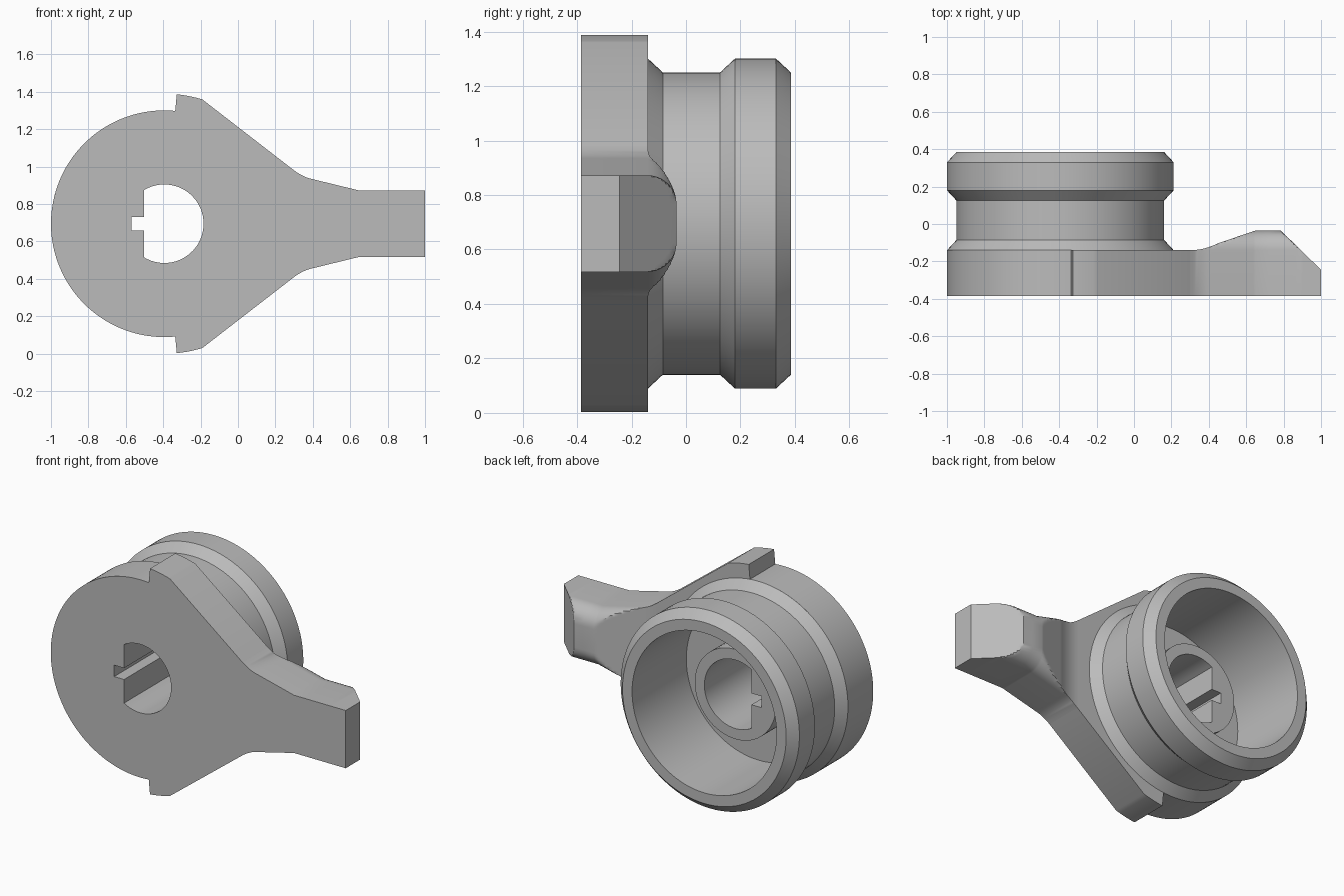
import bpy, bmesh
from math import sin, cos, pi, sqrt, radians, acos

if "Cube" in bpy.data.objects:
    bpy.data.objects.remove(bpy.data.objects["Cube"])

CX, CZ = -0.394, 0.695          # axis of the round body
R = 0.606                       # flange radius
FRONT, BACK = -0.385, -0.14     # faces of the front plate
ROOT, TIP = 0.30, 1.0           # ends of the lever

grey = bpy.data.materials.new("plain grey")
grey.use_nodes = True
grey.diffuse_color = (0.5, 0.5, 0.5, 1)
grey.node_tree.nodes["Principled BSDF"].inputs["Base Color"].default_value = (0.5, 0.5, 0.5, 1)


def finish(bm, name):
    bmesh.ops.recalc_face_normals(bm, faces=bm.faces)
    mesh = bpy.data.meshes.new(name)
    bm.to_mesh(mesh)
    bm.free()
    mesh.materials.append(grey)
    obj = bpy.data.objects.new(name, mesh)
    bpy.context.collection.objects.link(obj)
    bpy.ops.object.select_all(action='DESELECT')
    obj.select_set(True)
    bpy.context.view_layer.objects.active = obj
    bpy.ops.object.shade_smooth_by_angle(angle=radians(25))
    return obj


def arc(r, a0, a1, n):
    return [(CX + r * cos(a0 + (a1 - a0) * i / n), CZ + r * sin(a0 + (a1 - a0) * i / n))
            for i in range(n + 1)]


def slab(name, loops, y0, y1):
    """Extrude an outline with holes along y."""
    bm = bmesh.new()
    edges = []
    for loop in loops:
        vs = [bm.verts.new((x, y0, z)) for x, z in loop]
        edges += [bm.edges.new((v, vs[i - 1])) for i, v in enumerate(vs)]
    bmesh.ops.triangle_fill(bm, use_beauty=True, edges=edges)
    ext = bmesh.ops.extrude_face_region(bm, geom=bm.faces[:], use_keep_orig=True)
    moved = [g for g in ext["geom"] if isinstance(g, bmesh.types.BMVert)]
    bmesh.ops.translate(bm, verts=moved, vec=(0, y1 - y0, 0))
    return finish(bm, name)


# Shaft hole: circle with a flat side and a key slot
flat_x, slot_x, slot_h = -0.503, -0.57, 0.035
a = acos((flat_x - CX) / 0.21)
hole = arc(0.21, -a, a, 40) + [(flat_x, CZ + slot_h), (slot_x, CZ + slot_h),
                               (slot_x, CZ - slot_h), (flat_x, CZ - slot_h)]


# Lever half width and back height along x
def half_width(x):
    if x < 0.40:
        t = (x - ROOT) / 0.10
        return 0.285 - 0.074 * t + 0.027 * t * t
    return max(0.177, 0.238 - 0.244 * (x - 0.40))


def back_height(x):
    if x < 0.45:
        y = BACK + 0.034 * ((x - ROOT) / 0.15) ** 2 * 1.1
    else:
        y = min(-0.035, -0.1026 + 0.338 * (x - 0.45))
    return min(y, -0.035 - (x - 0.785) * 0.977)


# Front plate: disc with stepped shoulders tapering to the lever
step, corner = radians(84.5), radians(73)
shoulder = arc(0.695, step, corner, 5)
w = half_width(ROOT)
plate = (arc(R, step, 2 * pi - step, 84)
         + [(x, 2 * CZ - z) for x, z in shoulder]
         + [(ROOT, CZ - w), (ROOT, CZ + w)] + shoulder[::-1])
slab("front_plate", [plate, hole], FRONT, BACK)

# Hub around the shaft hole
slab("hub", [arc(0.275, 0, 2 * pi * 63 / 64, 63), hole], BACK, 0.085)

# Grooved collar, turned around the axis
bm = bmesh.new()
profile = [(0.49, BACK), (R, BACK), (0.555, -0.085), (0.555, 0.125), (R, 0.18),
           (R, 0.33), (0.555, 0.385), (0.49, 0.385)]
rings = [[bm.verts.new((CX + r * cos(2 * pi * i / 96), y, CZ + r * sin(2 * pi * i / 96)))
          for i in range(96)] for r, y in profile]
for j in range(len(rings)):
    p, q = rings[j - 1], rings[j]
    if j == 1:
        continue                # seated on the plate
    for i in range(96):
        bm.faces.new((p[i - 1], p[i], q[i], q[i - 1]))
finish(bm, "collar")

# Lever: cross-sections with rounded back edges, lofted along x
bm = bmesh.new()
fillet, n = 0.105, 10
stations = [ROOT + 0.0125 * i for i in range(28)] + [0.65, 0.72, 0.785]
stations += [0.785 + (TIP - 0.785) * i / 16 for i in range(1, 17)]
sections = []
for x in stations:
    w, top = half_width(x), back_height(x)
    half = [(w, FRONT)]
    for i in range(n + 1):
        t = pi / 2 * i / n
        half.append((w - fillet * (1 - cos(t)), min(top, BACK + fillet * sin(t))))
    ring = half + [(-d, y) for d, y in half[::-1]]
    sections.append([bm.verts.new((x, y, CZ + d)) for d, y in ring])
for p, q in zip(sections, sections[1:]):
    for i in range(len(p)):
        bm.faces.new((p[i - 1], p[i], q[i], q[i - 1]))
bm.faces.new(sections[-1])
finish(bm, "lever")
